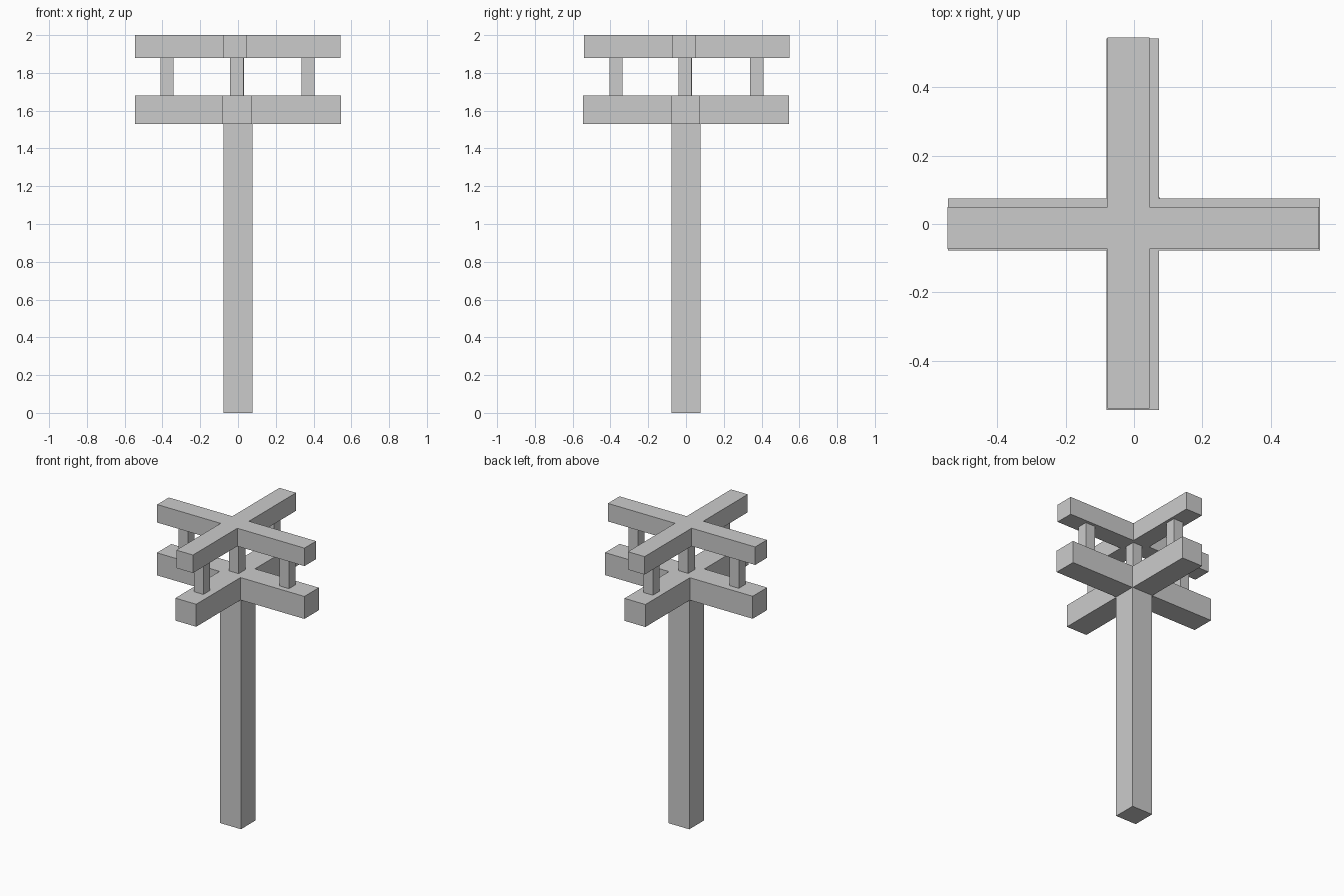
import bpy, bmesh

if "Cube" in bpy.data.objects:
    bpy.data.objects.remove(bpy.data.objects["Cube"])


def prism(name, outline, z0, z1):
    """Extrude a flat outline from z0 up to z1."""
    bm = bmesh.new()
    face = bm.faces.new([bm.verts.new((x, y, z0)) for x, y in outline])
    top = bmesh.ops.extrude_face_region(bm, geom=[face])["geom"]
    for v in top:
        if isinstance(v, bmesh.types.BMVert):
            v.co.z = z1
    bmesh.ops.recalc_face_normals(bm, faces=bm.faces)
    mesh = bpy.data.meshes.new(name)
    bm.to_mesh(mesh)
    bm.free()
    obj = bpy.data.objects.new(name, mesh)
    bpy.context.collection.objects.link(obj)
    return obj


def box(name, cx, cy, width, z0, z1):
    h = width / 2
    return prism(name, [(cx - h, cy - h), (cx + h, cy - h),
                        (cx + h, cy + h), (cx - h, cy + h)], z0, z1)


def cross(name, xs, ys, bar_x, bar_y, z0, z1):
    """Plus-shaped beam: xs/ys are overall extents, bar_x/bar_y the beam sides."""
    (x0, x3), (y0, y3), (x1, x2), (y1, y2) = xs, ys, bar_x, bar_y
    return prism(name, [(x1, y0), (x2, y0), (x2, y1), (x3, y1), (x3, y2), (x2, y2),
                        (x2, y3), (x1, y3), (x1, y2), (x0, y2), (x0, y1), (x1, y1)], z0, z1)


# Main post
box("post", -0.001, 0, 0.154, 0, 1.53)

# Lower and upper cross beams (the upper one is thinner and set off-centre)
cross("lower_cross", (-0.545, 0.545), (-0.545, 0.544),
      (-0.081, 0.073), (-0.078, 0.075), 1.53, 1.68)
cross("upper_cross", (-0.546, 0.542), (-0.541, 0.547),
      (-0.077, 0.046), (-0.073, 0.05), 1.88, 2.0)

# Short spacers between the crosses: one in the middle, one on each arm
spacers = {"centre": (-0.003, -0.004), "left": (-0.376, -0.005), "right": (0.370, -0.005),
           "front": (-0.007, -0.370), "back": (-0.007, 0.374)}
for side, (x, y) in spacers.items():
    box(side + "_spacer", x, y, 0.07, 1.68, 1.88)
